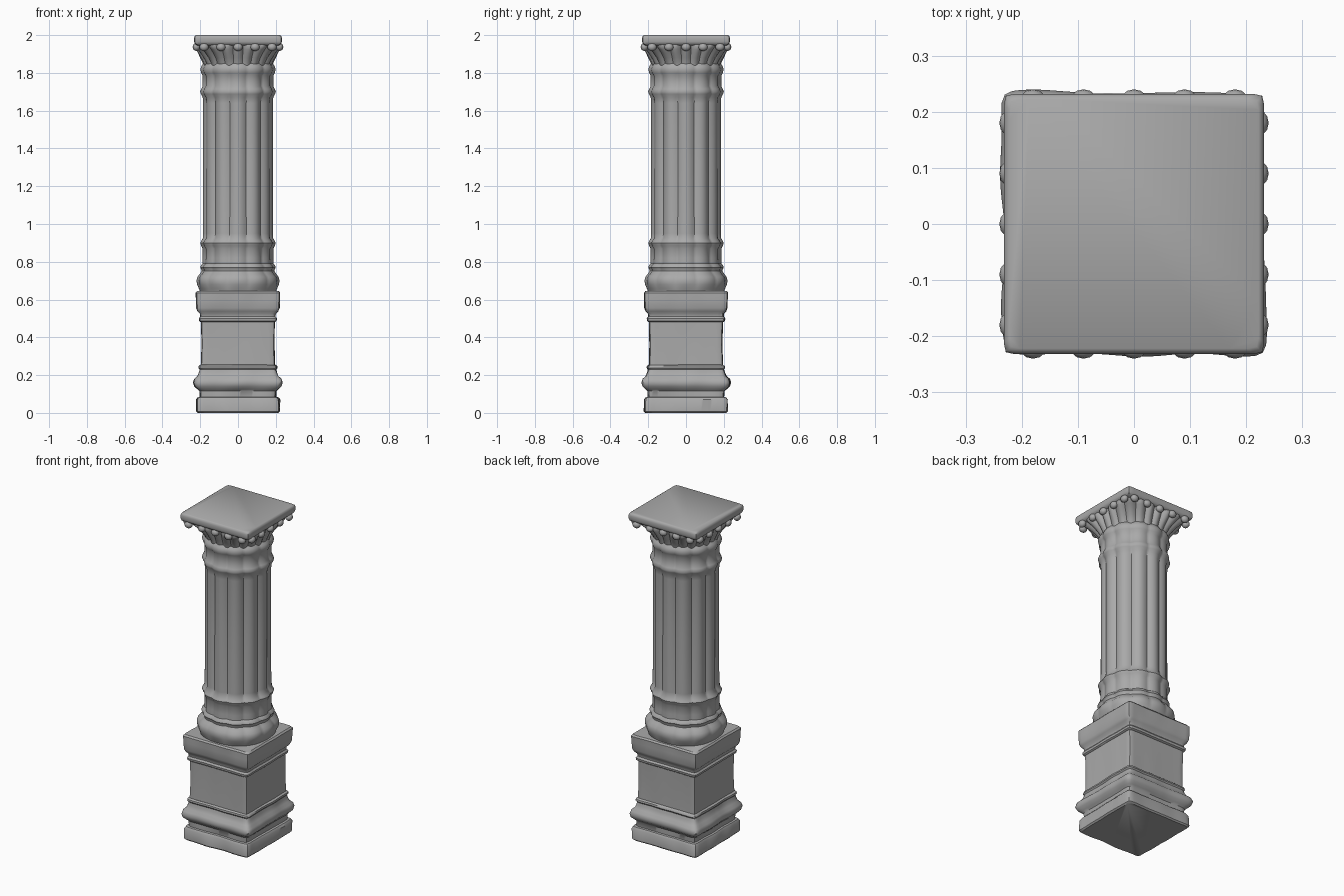
import bpy, bmesh
from math import sin, cos, pi
from mathutils import Vector, noise

if "Cube" in bpy.data.objects:
    bpy.data.objects.remove(bpy.data.objects["Cube"])

stone = bpy.data.materials.new("grey stone")
stone.use_nodes = True
grey = (0.4, 0.4, 0.4, 1)
stone.diffuse_color = grey
stone.node_tree.nodes["Principled BSDF"].inputs["Base Color"].default_value = grey


def finish(name, bm, angle=0.7):
    bmesh.ops.recalc_face_normals(bm, faces=bm.faces)
    mesh = bpy.data.meshes.new(name)
    bm.to_mesh(mesh)
    bm.free()
    mesh.materials.append(stone)
    ob = bpy.data.objects.new(name, mesh)
    bpy.context.collection.objects.link(ob)
    bpy.ops.object.select_all(action="DESELECT")
    ob.select_set(True)
    bpy.context.view_layer.objects.active = ob
    bpy.ops.object.shade_smooth_by_angle(angle=angle)
    return ob


def loft(name, rows, lobes=12, wear=0.0, seg=144):
    """Stack rings of (height, half width, squareness power, lobe depth)."""
    bm = bmesh.new()
    rings = []
    for z, r, p, depth in rows:
        ring = []
        for i in range(seg):
            a = 2 * pi * i / seg
            c, s = cos(a), sin(a)
            d = r / (abs(c) ** p + abs(s) ** p) ** (1 / p)
            d -= depth * (1 - abs(cos(lobes * a / 2)))
            co = Vector((c * d, s * d, z))
            d2 = 1 + wear * noise.noise(co * 9)
            ring.append(bm.verts.new((co.x * d2, co.y * d2, z)))
        rings.append(ring)
    for lo, hi in zip(rings, rings[1:]):
        for i in range(seg):
            j = (i + 1) % seg
            bm.faces.new((lo[i], lo[j], hi[j], hi[i]))
    bm.faces.new(rings[0][::-1])
    bm.faces.new(rings[-1])
    return finish(name, bm)


def square(points, p=30):
    return [(z, r, p, 0) for z, r in points]


# Square pedestal: plinth, torus moulding, die and cornice
loft("plinth", square([(0, .212), (.008, .22), (.07, .22), (.082, .212), (.085, .195)]), wear=.03)
loft("pedestal_moulding", square([
    (.08, .2), (.115, .202), (.125, .212), (.14, .228), (.16, .234), (.18, .228),
    (.195, .212), (.215, .204), (.23, .2), (.238, .206), (.248, .204), (.255, .195)], 22), wear=.03)
loft("pedestal_die", square([(.25, .195), (.36, .193), (.49, .195)]), wear=.015)
loft("pedestal_cornice", square([
    (.48, .195), (.487, .204), (.5, .206), (.51, .198), (.525, .2), (.538, .212),
    (.555, .219), (.6, .221), (.636, .222), (.645, .214)]), wear=.02)

# Round base of the shaft
loft("shaft_base", [
    (.64, .2, 2.3, 0), (.66, .208, 2.3, .002), (.68, .217, 2.3, .006), (.7, .22, 2.3, .008),
    (.72, .215, 2.3, .008), (.735, .203, 2.2, .008), (.75, .193, 2.1, .008),
    (.762, .195, 2.1, .008), (.77, .2, 2.1, .008), (.78, .196, 2.1, .008), (.79, .188, 2, .01)])

# Fluted shaft with a ring band at each end
F = .016
loft("fluted_shaft", [
    (.78, .188, 2, .01), (.82, .187, 2, .011), (.87, .187, 2, .011), (.885, .195, 2, .009),
    (.9, .2, 2, .009), (.91, .195, 2, .01), (.925, .186, 2, .013), (.95, .185, 2, F),
    (1.3, .184, 2, F), (1.64, .184, 2, F), (1.67, .187, 2, .012), (1.688, .196, 2, .009),
    (1.7, .2, 2, .009), (1.715, .195, 2, .01), (1.73, .187, 2, .011), (1.785, .187, 2, .011),
    (1.8, .195, 2, .008), (1.82, .2, 2, .008), (1.835, .194, 2, .008), (1.85, .184, 2, .01)])

# Leafy bell flaring from round to square
loft("capital_bell", [
    (1.84, .184, 2, .008), (1.855, .188, 2.1, .01), (1.88, .2, 2.3, .014), (1.905, .212, 2.8, .018),
    (1.925, .221, 3.6, .02), (1.94, .226, 5, .02), (1.955, .222, 8, .01), (1.965, .215, 12, 0)], lobes=24)

# Leaf tips curling out beneath the slab
bm = bmesh.new()
for side in range(4):
    a = side * pi / 2
    for t in (-.18, -.09, 0, .09, .18):
        before = len(bm.verts)
        res = bmesh.ops.create_uvsphere(bm, u_segments=12, v_segments=8, radius=1)
        for v in res["verts"]:
            x, y, z = v.co.x * .024 + t, v.co.y * .02 - .22, v.co.z * .021 + 1.937
            v.co = (x * cos(a) - y * sin(a), x * sin(a) + y * cos(a), z)
finish("leaf_tips", bm)

# Square slab on top
loft("top_slab", square([(1.945, .215), (1.953, .228), (1.965, .232), (1.985, .232), (1.995, .229), (2, .222)], 45))
